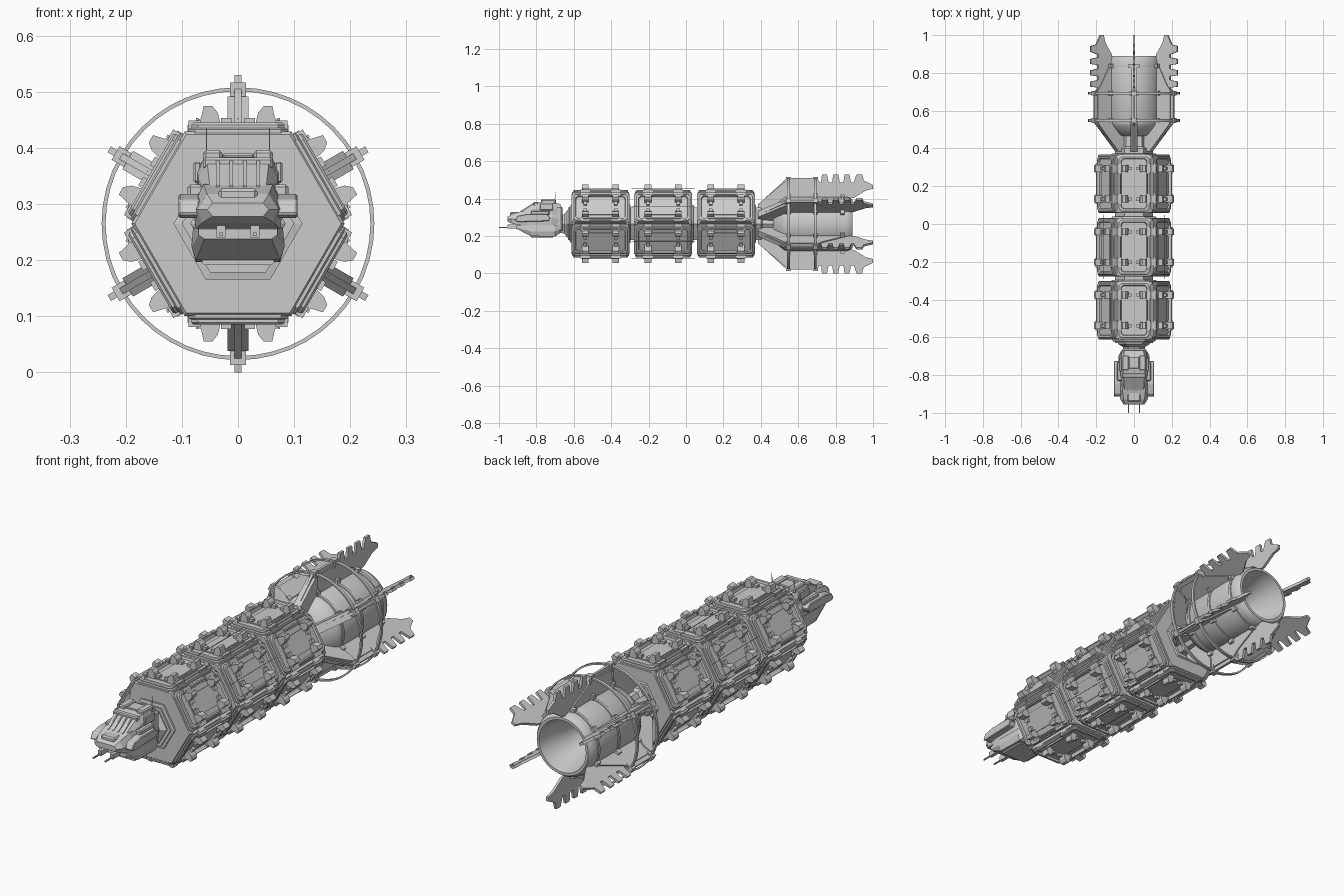
import bpy, bmesh, math
from mathutils import Vector

C = 0.265            # height of the long axis
TAU = 2 * math.pi


def make(name, verts, faces, z=0.0, smooth=False, bevel=0.0):
    me = bpy.data.meshes.new(name)
    bm = bmesh.new()
    vs = [bm.verts.new(v) for v in verts]
    for f in faces:
        bm.faces.new([vs[i] for i in f])
    bmesh.ops.remove_doubles(bm, verts=bm.verts, dist=1e-5)
    bmesh.ops.recalc_face_normals(bm, faces=bm.faces)
    if bevel:
        bmesh.ops.bevel(bm, geom=bm.edges[:], offset=bevel, segments=1, affect='EDGES')
    bm.to_mesh(me)
    bm.free()
    ob = bpy.data.objects.new(name, me)
    bpy.context.collection.objects.link(ob)
    ob.location.z = z
    if smooth:
        bpy.ops.object.select_all(action='DESELECT')
        ob.select_set(True)
        bpy.context.view_layer.objects.active = ob
        bpy.ops.object.shade_smooth_by_angle(angle=math.radians(30))
    return ob


def loft(name, rings, closed=False, caps=True, **kw):
    """Skin a list of equal-length vertex rings."""
    n, m = len(rings[0]), len(rings)
    faces = []
    for i in range(m if closed else m - 1):
        a, b = i * n, (i + 1) % m * n
        faces += [(a + j, a + (j + 1) % n, b + (j + 1) % n, b + j) for j in range(n)]
    if caps and not closed:
        faces += [tuple(range(n)), tuple(range((m - 1) * n, m * n))]
    return make(name, [v for r in rings for v in r], faces, **kw)


def prism(name, pts, axis, a, b, **kw):
    """Extrude a 2D outline along x (y,z), y (x,z) or z (x,y)."""
    put = {'x': lambda p, t: (t, p[0], p[1]), 'y': lambda p, t: (p[0], t, p[1]),
           'z': lambda p, t: (p[0], p[1], t)}[axis]
    return loft(name, [[put(p, t) for p in pts] for t in (a, b)], **kw)


def box(name, x0, x1, y0, y1, z0, z1, **kw):
    return prism(name, [(x0, y0), (x1, y0), (x1, y1), (x0, y1)], 'z', z0, z1, **kw)


def lathe(name, prof, n, closed=False, smooth=False):
    """Revolve (y, r) points around the long axis."""
    rings = [[(r * math.cos(TAU * j / n), y, r * math.sin(TAU * j / n)) for j in range(n)]
             for y, r in prof]
    return loft(name, rings, closed=closed, z=C, smooth=smooth)


def octagon(w, y0, y1, c):
    return [(-w + c, y0), (w - c, y0), (w, y0 + c), (w, y1 - c),
            (w - c, y1), (-w + c, y1), (-w, y1 - c), (-w, y0 + c)]


def radial(ob, shifts=(0.0,)):
    """Repeat a part on all six sides, and along y."""
    for s in shifts:
        for k in range(6):
            if k == 0 and s == shifts[0]:
                o = ob
            else:
                o = bpy.data.objects.new(ob.name, ob.data)
                bpy.context.collection.objects.link(o)
            o.location = (0, s, C)
            o.rotation_euler = (0, k * TAU / 6, 0)


# ---- cargo modules: hexagonal cores on a spine ----
MODS = (-0.457, -0.122, 0.213)
H = 0.155
lathe("spine", [(-0.63, 0.1), (0.40, 0.1), (0.41, 0.085), (0.49, 0.08)], 6)
for y in MODS:
    lathe("module_core", [(y - H, 0.165), (y - H, 0.184), (y - H + 0.006, 0.19), (y - H + 0.018, 0.19),
                          (y - H + 0.018, 0.178), (y + H - 0.018, 0.178), (y + H - 0.018, 0.19),
                          (y + H - 0.006, 0.19), (y + H, 0.184), (y + H, 0.165)], 6)
    lathe("spine_collar", [(y + H, 0.12), (y + H + 0.006, 0.115), (y + H + 0.006, 0.09)], 6)


def ring(w, h, c, z):
    return [(x, y, z) for x, y in octagon(w, -h, h, c)]


# framed panel with a recessed centre on each side
panel = loft("cargo_panel", [ring(0.089, 0.152, 0.012, 0.15), ring(0.089, 0.152, 0.012, 0.168),
                             ring(0.083, 0.147, 0.012, 0.171), ring(0.083, 0.147, 0.012, 0.176),
                             ring(0.079, 0.143, 0.012, 0.18), ring(0.070, 0.133, 0.012, 0.18),
                             ring(0.067, 0.130, 0.012, 0.171)])
radial(panel, MODS)
radial(prism("panel_hatch", octagon(0.045, -0.095, 0.095, 0.02), 'z', 0.165, 0.176), MODS)
clamp = [(0.028, 0.165), (0.036, 0.198), (0.046, 0.21), (0.061, 0.21), (0.066, 0.188), (0.09, 0.176), (0.09, 0.16)]
for sx in (-1, 1):
    for yc in (-0.081, 0.081):
        radial(prism("panel_clamp", [(sx * x, z) for x, z in clamp], 'y', yc - 0.018, yc + 0.018), MODS)
        radial(box("clamp_foot", sx * 0.066, sx * 0.088, yc - 0.026, yc + 0.026, 0.165, 0.184), MODS)
        radial(box("hatch_latch", sx * 0.012, sx * 0.030, yc - 0.009, yc + 0.009, 0.17, 0.188), MODS)
    radial(box("clamp_rod", sx * 0.070, sx * 0.075, -0.095, 0.095, 0.180, 0.188), MODS)
radial(box("module_cable", -0.001, 0.001, -0.17, 0.17, 0.186, 0.188), MODS[1:2])

# ---- engine ----
lathe("engine_body", [(0.46, 0.06), (0.475, 0.10), (0.52, 0.138), (0.535, 0.145), (0.86, 0.145), (0.875, 0.14),
                      (0.89, 0.13), (0.89, 0.118), (0.83, 0.105), (0.70, 0.065), (0.64, 0.05), (0.60, 0.0)],
      40, smooth=True)
for y in (0.55, 0.69, 0.835):
    lathe("engine_band", [(y - 0.008, 0.14), (y - 0.006, 0.149), (y + 0.006, 0.149), (y + 0.008, 0.14)], 40, True, True)
for y in (0.548, 0.692):
    lathe("hoop", [(y - 0.007, 0.236), (y - 0.007, 0.243), (y + 0.007, 0.243), (y + 0.007, 0.236)], 48, True, True)
    radial(box("hoop_clamp", -0.014, 0.014, y - 0.013, y + 0.013, 0.215, 0.252))
    radial(box("hoop_foot", -0.024, 0.024, y - 0.011, y + 0.011, 0.138, 0.165))
radial(box("fin_foot", -0.028, 0.028, 0.825, 0.847, 0.138, 0.158))

# thick front strut, then thin blade with swept teeth
strut = [(0.385, 0.075), (0.385, 0.105), (0.405, 0.122), (0.53, 0.227), (0.55, 0.227), (0.55, 0.19), (0.535, 0.14),
         (0.47, 0.09), (0.46, 0.06)]
radial(prism("fin_strut", strut, 'x', -0.019, 0.019))
radial(prism("fin_beam", [(0.54, 0.14), (0.54, 0.227), (0.71, 0.227), (0.73, 0.21), (0.82, 0.165), (0.86, 0.14)],
             'x', -0.012, 0.012))
blade = [(0.42, 0.11), (0.42, 0.135), (0.54, 0.245), (0.70, 0.245), (0.715, 0.222)]
for y in (0.722, 0.782, 0.842):
    blade += [(y, 0.222), (y + 0.005, 0.265), (y + 0.032, 0.265), (y + 0.040, 0.222)]
blade += [(0.897, 0.222), (0.912, 0.265), (0.942, 0.265), (0.95, 0.232), (1.0, 0.208), (1.0, 0.188),
          (0.96, 0.178), (0.90, 0.14), (0.87, 0.135), (0.54, 0.135)]
radial(prism("fin_blade", blade, 'x', -0.006, 0.006))

# ---- neck ----
lathe("neck", [(-0.675, 0.055), (-0.65, 0.06), (-0.635, 0.085), (-0.625, 0.085), (-0.62, 0.115), (-0.611, 0.115)], 6)


# ---- cockpit: lofted six-sided hull sections ----
def hull(name, secs):
    """Sections are (y, bottom half-width, mid, top, z low, z mid, z high)."""
    return loft(name, [[(-b, y, z0), (b, y, z0), (m, y, z1), (t, y, z2), (-t, y, z2), (-m, y, z1)]
                       for y, b, m, t, z0, z1, z2 in secs])


hull("cockpit_nose", [(-0.955, 0.045, 0.055, 0.045, 0.278, 0.29, 0.302), (-0.93, 0.065, 0.072, 0.055, 0.266, 0.29, 0.318),
                      (-0.87, 0.075, 0.08, 0.062, 0.255, 0.295, 0.335), (-0.72, 0.075, 0.08, 0.065, 0.25, 0.30, 0.34),
                      (-0.675, 0.06, 0.065, 0.055, 0.25, 0.29, 0.33)])
hull("cockpit_canopy", [(-0.885, 0.055, 0.056, 0.05, 0.31, 0.32, 0.328), (-0.81, 0.07, 0.07, 0.055, 0.31, 0.345, 0.375),
                        (-0.77, 0.072, 0.073, 0.058, 0.31, 0.36, 0.384), (-0.72, 0.072, 0.073, 0.058, 0.31, 0.36, 0.386),
                        (-0.67, 0.06, 0.062, 0.05, 0.30, 0.34, 0.37)])
hull("cockpit_chin", [(-0.905, 0.06, 0.07, 0.07, 0.238, 0.245, 0.256), (-0.83, 0.075, 0.083, 0.08, 0.2, 0.225, 0.258),
                      (-0.70, 0.075, 0.083, 0.08, 0.197, 0.225, 0.258), (-0.675, 0.06, 0.07, 0.065, 0.215, 0.235, 0.258)])
hull("chin_skid", [(-0.83, 0.06, 0.065, 0.06, 0.191, 0.196, 0.21), (-0.71, 0.06, 0.065, 0.06, 0.191, 0.196, 0.21)])
box("nose_plate", -0.035, 0.035, -0.94, -0.89, 0.30, 0.328, bevel=0.006)
box("rear_bulkhead", -0.066, 0.066, -0.695, -0.66, 0.225, 0.36, bevel=0.008)
box("roof_bridge", -0.028, 0.028, -0.765, -0.705, 0.375, 0.390, bevel=0.003)
box("windscreen_brow", -0.062, 0.062, -0.815, -0.79, 0.362, 0.383, bevel=0.004)

for s in (-1, 1):
    # side pods, roof boxes, window bars, probes and aerials
    pod = [(-0.915, 0.282), (-0.90, 0.308), (-0.85, 0.318), (-0.745, 0.318), (-0.725, 0.30), (-0.735, 0.28), (-0.90, 0.275)]
    prism("side_pod", pod, 'x', s * 0.068, s * 0.106, bevel=0.003)
    box("pod_fairing", s * 0.06, s * 0.09, -0.83, -0.73, 0.312, 0.335, bevel=0.005)
    box("roof_box", s * 0.028, s * 0.062, -0.775, -0.695, 0.372, 0.396, bevel=0.005)
    box("side_intake", s * 0.066, s * 0.079, -0.78, -0.71, 0.338, 0.375, bevel=0.003)
    box("chin_vent", s * 0.015, s * 0.035, -0.88, -0.84, 0.235, 0.25)
    for x in (0.012, 0.036):
        prism("window_bar", [(-0.885, 0.326), (-0.885, 0.333), (-0.81, 0.381), (-0.81, 0.37)], 'x',
              s * x - 0.003, s * x + 0.003)
    box("nose_probe", s * 0.030 - 0.003, s * 0.030 + 0.003, -1.0, -0.86, 0.243, 0.249)
    box("probe_mount", s * 0.030 - 0.008, s * 0.030 + 0.008, -0.955, -0.87, 0.24, 0.262)
    prism("aerial", [(-0.705, 0.37), (-0.698, 0.435), (-0.696, 0.435), (-0.702, 0.37)], 'x', s * 0.055, s * 0.057)
